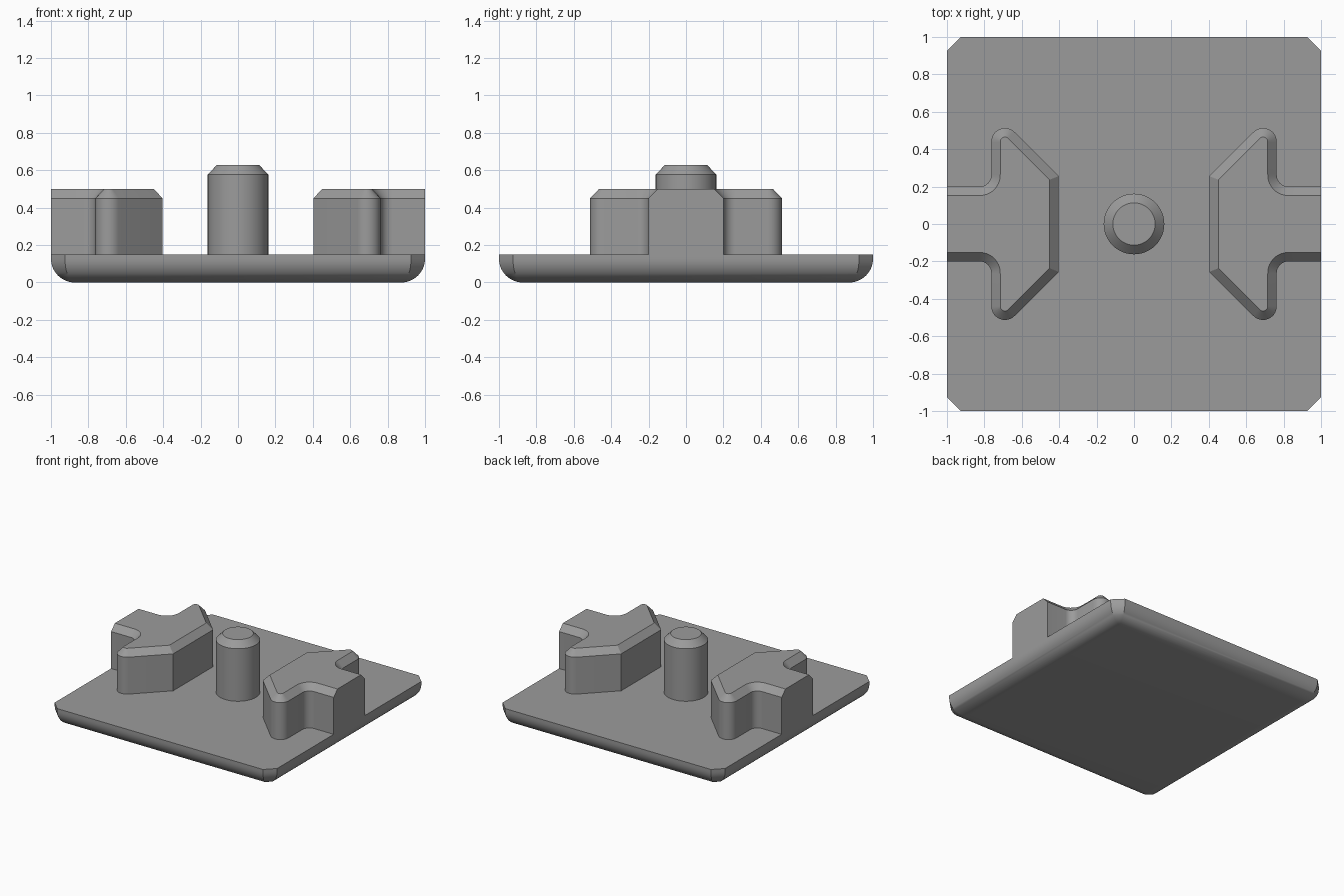
import bpy, bmesh, math
from mathutils import Vector

if "Cube" in bpy.data.objects:
    bpy.data.objects.remove(bpy.data.objects["Cube"])

grey = bpy.data.materials.new("mid grey")
grey.diffuse_color = (0.33, 0.33, 0.33, 1)
grey.use_nodes = True
grey.node_tree.nodes["Principled BSDF"].inputs["Base Color"].default_value = grey.diffuse_color


def loft(name, rings):
    """Skin a stack of equal-length rings and cap both ends."""
    bm = bmesh.new()
    loops = [[bm.verts.new(p) for p in ring] for ring in rings]
    n = len(loops[0])
    for a, b in zip(loops, loops[1:]):
        for i in range(n):
            j = (i + 1) % n
            bm.faces.new((a[i], a[j], b[j], b[i]))
    bm.faces.new(loops[0][::-1])
    bm.faces.new(loops[-1])
    bmesh.ops.remove_doubles(bm, verts=bm.verts, dist=1e-5)
    bmesh.ops.recalc_face_normals(bm, faces=bm.faces)
    mesh = bpy.data.meshes.new(name)
    bm.to_mesh(mesh)
    bm.free()
    mesh.materials.append(grey)
    ob = bpy.data.objects.new(name, mesh)
    bpy.context.collection.objects.link(ob)
    bpy.ops.object.select_all(action='DESELECT')
    ob.select_set(True)
    bpy.context.view_layer.objects.active = ob
    bpy.ops.object.shade_smooth_by_angle(angle=math.radians(30))
    return ob


def arc(cx, cy, r, a0, a1, steps=10):
    return [(cx + r * math.cos(math.radians(a0 + (a1 - a0) * i / steps)),
             cy + r * math.sin(math.radians(a0 + (a1 - a0) * i / steps)))
            for i in range(steps + 1)]


# Base plate: square with clipped corners and a rounded underside
def plate_ring(inset, z):
    h = 1 - inset
    k = h - max(0.075 - inset * (2 - math.sqrt(2)), 0.0005)
    return [(x, y, z) for x, y in ((h, -k), (h, k), (k, h), (-k, h),
                                   (-h, k), (-h, -k), (-k, -h), (k, -h))]


R = 0.127
rings = []
for i in range(13):
    a = math.radians(90 * i / 12)
    rings.append(plate_ring(R * (1 - math.sin(a)), R * (1 - math.cos(a))))
loft("base_plate", rings + [plate_ring(0, 0.15)])


# Side blocks: arrow-shaped outline, bevelled on top except at the plate edge
def block_outline(d):
    tip = arc(0.69, 0.44, 0.073 - d, -2, 135)
    notch = arc(0.825, 0.262, 0.062 + d, 270, 178)
    front = 0.403 + d
    # the sloping side meets the flat nose
    corner = (front, tip[-1][1] - (tip[-1][0] - front))
    half = [(1, 0.2 - d)] + notch + tip + [corner]
    return half + [(x, -y) for x, y in reversed(half)]


for name, s in (("right_block", 1), ("left_block", -1)):
    loft(name, [[(s * x, y, z) for x, y in block_outline(d)]
                for d, z in ((0, 0.15), (0, 0.45), (0.048, 0.5))])

# Centre peg with a bevelled top
loft("centre_peg", [[(x, y, z) for x, y in arc(0, 0, r, 0, 360, 48)[:-1]]
                    for r, z in ((0.162, 0.15), (0.162, 0.577), (0.113, 0.628))])
